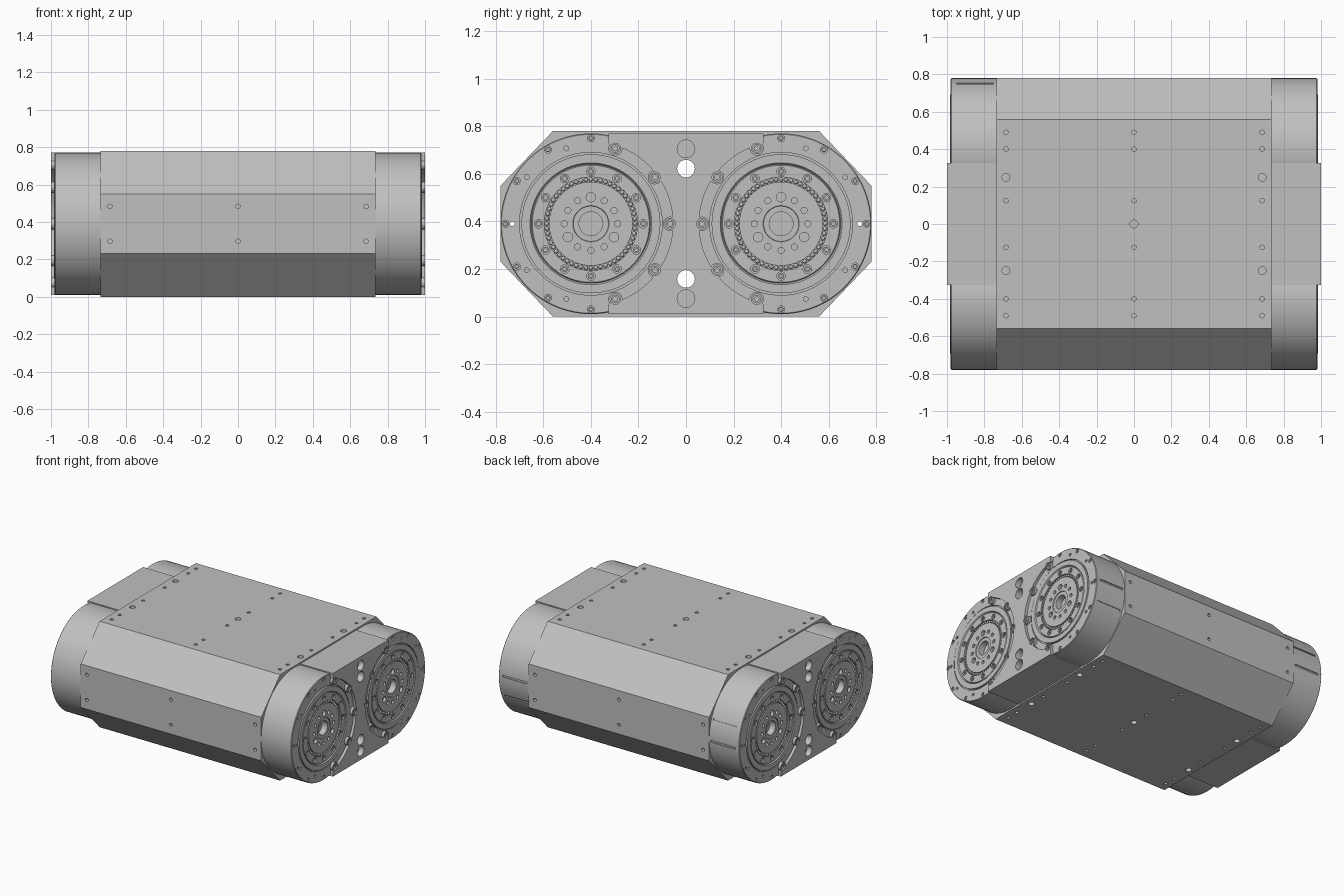
import bpy, bmesh, math
from mathutils import Vector, Matrix

if "Cube" in bpy.data.objects:
    bpy.data.objects.remove(bpy.data.objects["Cube"], do_unlink=True)

MID = 0.39            # height of the drum axes
DRUM_Y = 0.4          # sideways offset of the drum axes
BODY_X, FACE_X, END_X = 0.735, 0.98, 1.0

grey = bpy.data.materials.new("machined_grey")
grey.use_nodes = True
grey.diffuse_color = (0.53, 0.53, 0.53, 1)
grey.node_tree.nodes["Principled BSDF"].inputs["Base Color"].default_value = (0.53, 0.53, 0.53, 1)


def lathe(bm, profile, center, axis, segs=24):
    """Revolve (radius, height) points about an axis through center."""
    turn = Vector((0, 0, 1)).rotation_difference(Vector(axis)).to_matrix()
    rings = []
    for r, h in profile:
        count = segs if r > 0 else 1
        rings.append([bm.verts.new(Vector(center) + turn @ Vector(
            (r * math.cos(math.tau * i / segs), r * math.sin(math.tau * i / segs), h)))
            for i in range(count)])
    for a, b in zip(rings, rings[1:]):
        for i in range(segs):
            j = (i + 1) % segs
            loop = [a[i % len(a)], a[j % len(a)], b[j % len(b)], b[i % len(b)]]
            bm.faces.new(list(dict.fromkeys(loop)))


def rod(bm, center, axis, r, length, segs=24):
    h = length / 2
    lathe(bm, [(0, -h), (r, -h), (r, h), (0, h)], center, axis, segs)


def box(bm, center, size, turn=Matrix()):
    bmesh.ops.create_cube(bm, size=1, matrix=Matrix.Translation(center) @ turn
                          @ Matrix.Diagonal((*size, 1)))


def finish(bm, name):
    bmesh.ops.recalc_face_normals(bm, faces=bm.faces)
    mesh = bpy.data.meshes.new(name)
    bm.to_mesh(mesh)
    bm.free()
    mesh.materials.append(grey)
    obj = bpy.data.objects.new(name, mesh)
    bpy.context.collection.objects.link(obj)
    return obj


def combine(obj, tool_bm, operation="DIFFERENCE"):
    """Apply one boolean and discard its helper."""
    tool = finish(tool_bm, "cutter")
    tool.hide_render = True
    mod = obj.modifiers.new("cut", "BOOLEAN")
    mod.operation, mod.solver, mod.object = operation, "EXACT", tool
    bpy.context.view_layer.update()
    mesh = bpy.data.meshes.new_from_object(
        obj.evaluated_get(bpy.context.evaluated_depsgraph_get()))
    obj.modifiers.clear()
    obj.data = mesh
    bpy.data.objects.remove(tool, do_unlink=True)


def smooth(obj):
    bpy.ops.object.select_all(action="DESELECT")
    obj.select_set(True)
    bpy.context.view_layer.objects.active = obj
    bpy.ops.object.shade_smooth_by_angle(angle=math.radians(30))


def around(sy, radius, degrees):
    """Point on a drum face; zero degrees looks toward the middle."""
    a = math.radians(degrees)
    return sy * (DRUM_Y - radius * math.cos(a)), MID + radius * math.sin(a)


def screw(bm, sx, y, z, r, top):
    lathe(bm, [(0, -0.03), (r, -0.03), (r, 0), (r * 0.55, 0), (r * 0.55, -0.008), (0, -0.008)],
          (sx * top, y, z), (sx, 0, 0), 12)


def long_holes(bm):
    """Bores that run the whole length."""
    for s in (-1, 1):
        rod(bm, (0, 0, MID + s * 0.232), (1, 0, 0), 0.037, 3, 32)
        rod(bm, (0, s * 0.73, MID), (1, 0, 0), 0.01, 3, 12)


# Octagonal housing
bm = bmesh.new()
outline = [(0.78, 0.16), (0.56, 0.39), (-0.56, 0.39), (-0.78, 0.16),
           (-0.78, -0.16), (-0.56, -0.39), (0.56, -0.39), (0.78, -0.16)]
end = bm.faces.new([bm.verts.new((-BODY_X, y, MID + z)) for y, z in outline])
grown = bmesh.ops.extrude_face_region(bm, geom=[end], use_keep_orig=True)
bmesh.ops.translate(bm, vec=(2 * BODY_X, 0, 0),
                    verts=[v for v in grown["geom"] if isinstance(v, bmesh.types.BMVert)])
housing = finish(bm, "housing")

# Housing bores and tapped holes
bm = bmesh.new()
long_holes(bm)
for s in (-1, 1):
    for x in (-0.685, 0, 0.685):
        for y in (0.125, 0.4, 0.49):
            for t in (-1, 1):
                rod(bm, (x, t * y, MID + s * 0.39), (0, 0, 1), 0.012, 0.06, 12)
        for y in ((0,) if x == 0 else (-0.25, 0.25)):
            rod(bm, (x, y, MID + s * 0.39), (0, 0, 1), 0.021, 0.06, 20)
        for z in (-0.093, 0.093):
            rod(bm, (x, s * 0.78, MID + z), (0, 1, 0), 0.012, 0.06, 12)
combine(housing, bm)
smooth(housing)

DRUM_PROFILE = [(0, 0.72), (0.38, 0.72), (0.38, 0.976), (0.376, 0.98), (0.3, 0.98),
                (0.3, 0.968), (0.292, 0.968), (0.292, 0.985), (0.256, 0.985),
                (0.25, 0.976), (0.246, 0.982), (0.196, 0.982), (0.196, 0.968),
                (0.176, 0.968), (0.176, 0.98), (0.076, 0.98), (0.074, 0.974),
                (0.05, 0.974), (0.05, 0.93), (0, 0.93)]

for sx, side in ((1, "left"), (-1, "right")):
    out = (sx, 0, 0)
    # Central end block with round clearances for the drums
    bm = bmesh.new()
    box(bm, (sx * 0.86, 0, MID), (0.28, 0.65, 0.76))
    block = finish(bm, side + "_end_block")
    for sy in (-1, 1):
        bm = bmesh.new()
        rod(bm, (sx * 0.86, sy * DRUM_Y, MID), out, 0.345, 0.5, 96)
        combine(block, bm)
    bosses, pits, screws = bmesh.new(), bmesh.new(), bmesh.new()
    for sy in (-1, 1):
        for deg in (-72, -36, 0, 36, 72):
            y, z = around(sy, 0.333, deg)
            rod(bosses, (sx * 0.987, y, z), out, 0.03, 0.024)
            rod(pits, (sx * END_X, y, z), out, 0.022, 0.028)
            screw(screws, sx, y, z, 0.018, 0.994)
    combine(block, bosses, "UNION")
    for s in (-1, 1):
        rod(pits, (sx * END_X, 0, MID + s * 0.315), out, 0.037, 0.08, 32)
    long_holes(pits)
    combine(block, pits)
    smooth(block)
    smooth(finish(screws, side + "_block_screws"))

    for sy, place in ((-1, "front"), (1, "back")):
        name = side + "_" + place
        # Drum with stepped output flange
        bm = bmesh.new()
        lathe(bm, [(r, h) for r, h in DRUM_PROFILE], (0, sy * DRUM_Y, MID), out, 96)
        drum = finish(bm, name + "_drum")
        cuts, screws, balls = bmesh.new(), bmesh.new(), bmesh.new()

        # Flange screws and rim screws in counterbores
        spots = [(0.22, 30 * i, 0.018) for i in range(12)]
        spots += [(0.36, d, 0.015) for d in range(90, 271, 30)]
        for radius, deg, r in spots:
            y, z = around(sy, radius, deg)
            rod(cuts, (sx * FACE_X, y, z), out, r, 0.03, 16)
            screw(screws, sx, y, z, r * 0.75, 0.976)
        # Inner hole circle with three larger holes
        for i in range(12):
            y, z = around(sy, 0.112, 30 * i + 90)
            rod(cuts, (sx * FACE_X, y, z), out, 0.02 if i % 4 == 0 else 0.013, 0.04, 16)
        # Plain holes in the outer rim
        for deg in (108, 144, 216, 252):
            y, z = around(sy, 0.333, deg)
            rod(cuts, (sx * FACE_X, y, z), out, 0.01, 0.05, 12)
        rod(cuts, (sx * 0.9, sy * 0.73, MID), out, 0.01, 0.6, 12)
        # Cable slots along the back drums
        if sy > 0:
            for deg in (22, -2):
                a = math.radians(-sx * deg)
                box(cuts, (sx * 0.85, DRUM_Y + 0.38 * math.cos(a), MID + 0.38 * math.sin(a)),
                    (0.2, 0.016, 0.014), Matrix.Rotation(a, 4, "X"))
        combine(drum, cuts)
        smooth(drum)
        smooth(finish(screws, name + "_screws"))

        # Bearing balls in the groove
        for i in range(56):
            y, z = around(sy, 0.186, 360 * i / 56)
            bmesh.ops.create_icosphere(balls, subdivisions=2, radius=0.009,
                                       matrix=Matrix.Translation((sx * 0.972, y, z)))
        smooth(finish(balls, name + "_bearing_balls"))
